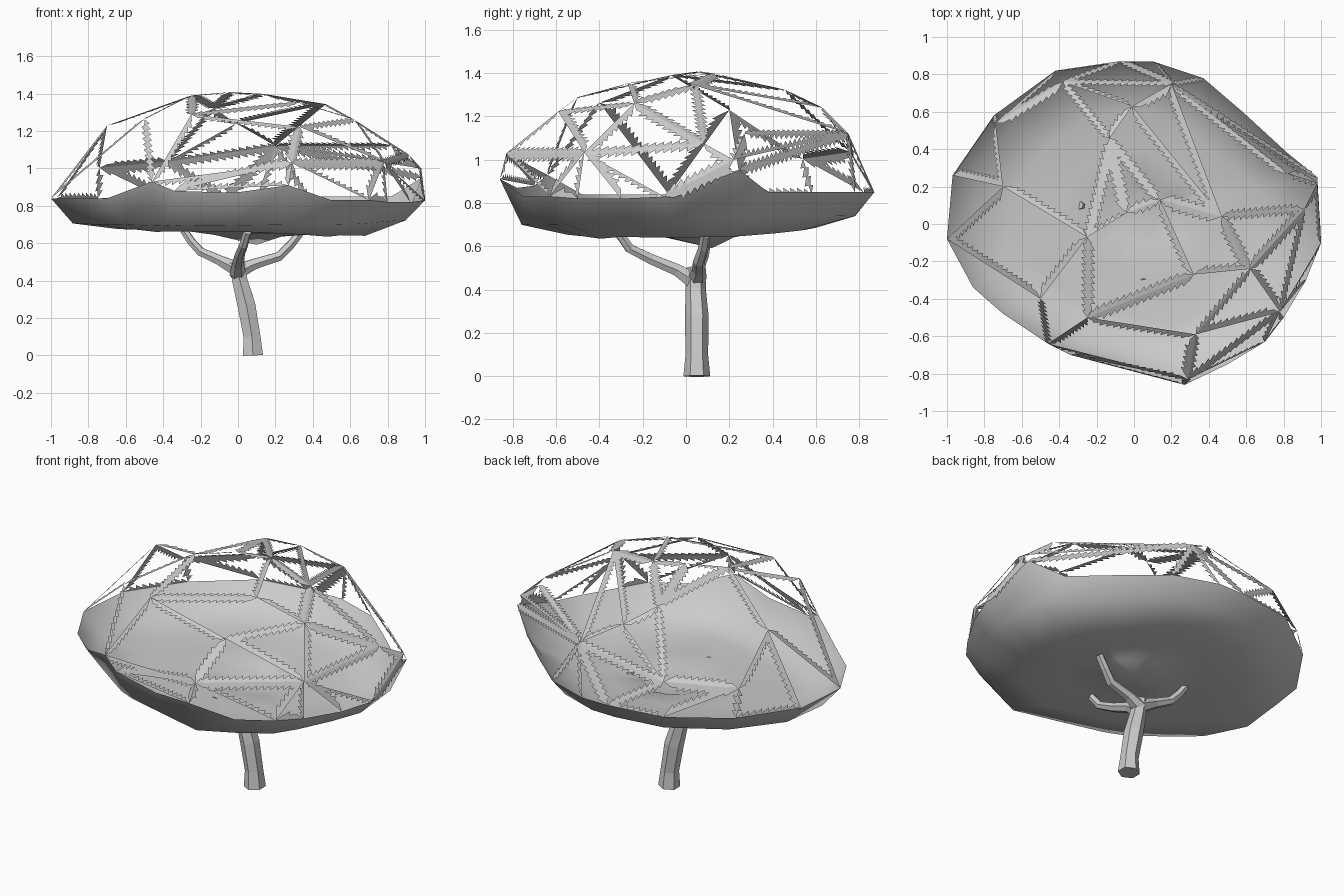
import bpy, bmesh, math, random
from mathutils import Vector

random.seed(4)
cube = bpy.data.objects.get("Cube")
if cube:
    bpy.data.objects.remove(cube)

grey = bpy.data.materials.new("plain_grey")
grey.use_nodes = True
GREY = (0.6, 0.6, 0.6, 1)
grey.diffuse_color = GREY
grey.node_tree.nodes["Principled BSDF"].inputs["Base Color"].default_value = GREY


def add_mesh(name, bm):
    mesh = bpy.data.meshes.new(name)
    bm.to_mesh(mesh)
    bm.free()
    mesh.materials.append(grey)
    obj = bpy.data.objects.new(name, mesh)
    bpy.context.collection.objects.link(obj)
    return obj


def select(obj):
    bpy.ops.object.select_all(action="DESELECT")
    obj.select_set(True)
    bpy.context.view_layer.objects.active = obj


# Canopy rim, counter-clockwise from the left side
RIM = [Vector(p) for p in (
    (.98, .25, .95), (1, -.1, .83), (.92, -.3, .82), (.8, -.5, .82), (.7, -.63, .83),
    (.5, -.75, .83), (.27, -.86, .91), (-.02, -.78, .87), (-.34, -.7, .88),
    (-.46, -.64, .93), (-.7, -.48, .84), (-.86, -.34, .84), (-1, -.08, .84),
    (-.97, .26, .84), (-.75, .58, .84), (-.42, .82, .85), (-.08, .87, .85),
    (.1, .87, .85), (.37, .78, .85), (.58, .6, .85), (.82, .38, .85))]
COUNT = len(RIM)


# Canopy underside: an open bowl, steep at the rim, with a low lump in the middle
def build_bowl():
    bm = bmesh.new()
    rings = [[bm.verts.new(p) for p in RIM]]
    for scale, height, side, rise in ((.89, .712, .02, .03), (.66, .672, -.05, .02),
                                      (.42, .676, -.05, .015), (.2, .65, -.04, 0)):
        ring = []
        for p in RIM:
            x = p.x * scale + .06 * (1 - scale)
            y = p.y * scale + .06 * (1 - scale)
            z = height + side * max(0, x) + rise * y
            ring.append(bm.verts.new((x, y, z + random.uniform(-.006, .006))))
        rings.append(ring)
    for outer, inner in zip(rings, rings[1:]):
        for i in range(COUNT):
            j = (i + 1) % COUNT
            bm.faces.new((outer[i], inner[i], inner[j], outer[j]))
    low = bm.verts.new((.1, .12, .592))
    for i in range(COUNT):
        bm.faces.new((rings[-1][i], low, rings[-1][(i + 1) % COUNT]))
    bowl = add_mesh("canopy_underside", bm)
    select(bowl)
    bpy.ops.object.shade_smooth_by_angle(angle=math.radians(60))


# Joints of the canopy lattice, seen in plan; a dome rule gives the height
JOINTS = ((-.04, .06), (-.01, .63), (-.13, .46), (.14, .13), (.47, .04), (.32, -.27),
          (.33, -.59), (-.25, -.07), (-.5, -.4), (-.25, -.5), (-.7, .2), (-.74, .54),
          (.2, .75), (.82, .27), (.62, -.24), (.78, -.47), (.91, .08), (-.38, .76))
SHOULDERS = ((.98, .22, 1), (.29, -.83, 1.03))


# Jagged strip lying on a face along one of its edges
def add_strip(bm, a, b, inward):
    length = (b - a).length
    steps = max(2, round(length / .038))
    base = random.uniform(.005, .03)

    def point(t, width):
        return a.lerp(b, t) + inward * min(width, .7 * length * min(t, 1 - t))

    for i in range(steps):
        t, u = i / steps, (i + 1) / steps
        corners = (point(t, 0), point(u, 0), point(u, base + .022), point(t, base))
        bm.faces.new([bm.verts.new(p) for p in corners])


# Canopy top: hull of the joints and rim, with strips kept along the face edges
def build_lattice():
    hull = bmesh.new()
    for x, y in JOINTS:
        drop = max(0, 1 - x * x - (y / .88) ** 2)
        hull.verts.new((x, y, .85 + .56 * math.sqrt(drop)))
    for p in (*SHOULDERS, *RIM):
        hull.verts.new(p)
    bmesh.ops.convex_hull(hull, input=hull.verts[:])
    hull.normal_update()
    bm = bmesh.new()
    for face in hull.faces:
        if face.normal.z < -.02:
            continue
        for loop in face.loops:
            a, b = loop.vert.co, loop.link_loop_next.vert.co
            chance = .3 if max(a.z, b.z) < .94 else .6
            if (b - a).length > .08 and random.random() < chance:
                add_strip(bm, a, b, face.normal.cross(b - a).normalized())
    hull.free()
    bmesh.ops.remove_doubles(bm, verts=bm.verts[:], dist=.0005)
    add_mesh("canopy_lattice", bm)


# Six-sided tapering limb along a path of (x, y, z, radius)
def add_limb(name, path):
    curve = bpy.data.curves.new(name, "CURVE")
    curve.dimensions = "3D"
    curve.bevel_depth = 1
    curve.bevel_resolution = 1
    curve.use_fill_caps = True
    spline = curve.splines.new("POLY")
    spline.points.add(len(path) - 1)
    for point, (x, y, z, radius) in zip(spline.points, path):
        point.co = (x, y, z, 1)
        point.radius = radius
    spline.use_smooth = False
    curve.materials.append(grey)
    obj = bpy.data.objects.new(name, curve)
    bpy.context.collection.objects.link(obj)
    select(obj)
    bpy.ops.object.convert(target="MESH")


build_bowl()
build_lattice()
add_limb("trunk", [(.08, .05, 0, .062), (.075, .05, .1, .052), (.045, .05, .27, .055),
                   (.01, .045, .4, .047), (-.005, .045, .5, .045)])
add_limb("right_branch", [(0, .05, .46, .045), (-.1, .06, .51, .03), (-.2, .08, .555, .026),
                          (-.25, .09, .61, .024), (-.29, .1, .67, .022)])
add_limb("left_branch", [(0, .05, .45, .045), (.09, .06, .49, .032), (.22, .06, .53, .028),
                         (.28, .08, .59, .025), (.33, .09, .652, .023)])
add_limb("front_branch", [(0, .05, .43, .045), (0, -.04, .49, .032), (.01, -.16, .54, .027),
                          (.03, -.26, .59, .024), (.05, -.31, .66, .022)])
